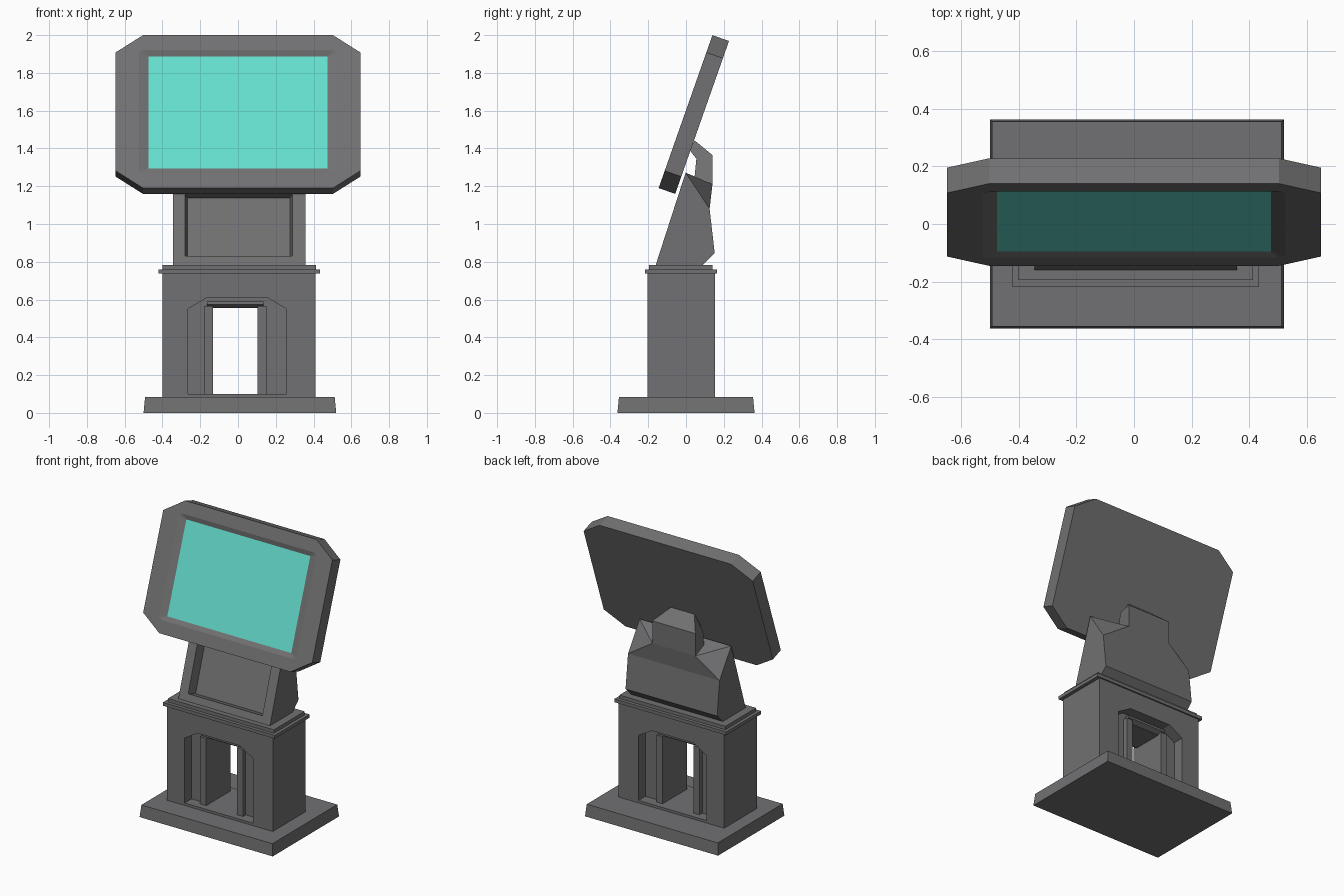
import bpy, bmesh, math
from mathutils import Vector

if "Cube" in bpy.data.objects:
    bpy.data.objects.remove(bpy.data.objects["Cube"])


def material(name, rgb):
    m = bpy.data.materials.new(name)
    m.diffuse_color = (*rgb, 1)
    m.use_nodes = True
    m.node_tree.nodes["Principled BSDF"].inputs["Base Color"].default_value = m.diffuse_color
    return m


GREY = material("dark grey", (0.165, 0.163, 0.168))
TEAL = material("teal screen", (0.13, 0.74, 0.62))


def build(name, verts, faces, mats=(GREY,)):
    me = bpy.data.meshes.new(name)
    me.from_pydata([tuple(v) for v in verts], [], faces)
    bm = bmesh.new()
    bm.from_mesh(me)
    bmesh.ops.recalc_face_normals(bm, faces=bm.faces)
    bm.to_mesh(me)
    bm.free()
    for m in mats:
        me.materials.append(m)
    ob = bpy.data.objects.new(name, me)
    bpy.context.collection.objects.link(ob)
    return ob


def loft(name, a, b):
    """Solid between two matching rings of points."""
    n = len(a)
    sides = [(i, (i + 1) % n, n + (i + 1) % n, n + i) for i in range(n)]
    return build(name, a + b, [tuple(range(n)), tuple(range(n, 2 * n))] + sides)


def box(name, x, y, z, taper=0.0):
    def ring(t, h):
        return [(x[0] + t, y[0] + t, h), (x[1] - t, y[0] + t, h),
                (x[1] - t, y[1] - t, h), (x[0] + t, y[1] - t, h)]
    return loft(name, ring(0, z[0]), ring(taper, z[1]))


def cut(target, cutter):
    cutter.hide_render = True
    cutter.hide_viewport = True
    mod = target.modifiers.new("cut", "BOOLEAN")
    mod.operation = "DIFFERENCE"
    mod.solver = "EXACT"
    mod.object = cutter


# Base slab and stepped trim
box("base_slab", (-0.50, 0.52), (-0.363, 0.363), (0, 0.083), 0.008)
box("lower_trim", (-0.422, 0.434), (-0.218, 0.163), (0.737, 0.76))
box("upper_trim", (-0.40, 0.412), (-0.195, 0.14), (0.76, 0.784))

# Pedestal with a through opening and an arched recess front and back
Y0, Y1 = -0.205, 0.153
pedestal = box("pedestal", (-0.40, 0.41), (Y0, Y1), (0.08, 0.74))
cut(pedestal, box("opening_cutter", (-0.132, 0.104), (-0.5, 0.5), (0.1, 0.555)))
arch = [(-0.265, 0.1), (-0.265, 0.55), (-0.165, 0.61), (0.155, 0.61), (0.257, 0.55), (0.257, 0.1)]
for side, face, s in (("front", Y0, 1), ("back", Y1, -1)):
    outer, floor, rim = face - s * 0.1, face + s * 0.075, face + s * 0.045
    cut(pedestal, loft(side + "_recess_cutter",
                       [(x, outer, z) for x, z in arch], [(x, floor, z) for x, z in arch]))
    ys = sorted((rim, floor + s * 0.01))
    # Raised frame around the opening
    box(side + "_frame_left", (-0.18, -0.132), ys, (0.1, 0.565))
    box(side + "_frame_right", (0.104, 0.15), ys, (0.1, 0.565))
    prof = [(floor + s * 0.005, 0.555), (rim, 0.575), (rim, 0.59), (floor + s * 0.005, 0.59)]
    loft(side + "_frame_lintel", [(-0.165, y, z) for y, z in prof], [(0.135, y, z) for y, z in prof])

# Console: sloped front, faceted back that narrows towards the arm
prof = [(-0.16, 0.784), (0.09, 0.784), (0.152, 0.845), (0.125, 1.08), (-0.002, 1.272)]
cv = [(-0.345, y, z) for y, z in prof] + [(0.357, y, z) for y, z in prof]
cv += [(-0.17, 0.14, 1.21), (0.16, 0.14, 1.21)]
console = build("console", cv, [
    (0, 1, 2, 3, 4), (5, 6, 7, 8, 9), (0, 1, 6, 5), (1, 2, 7, 6), (2, 3, 8, 7),
    (0, 4, 9, 5), (3, 8, 11, 10), (3, 4, 10), (8, 9, 11), (4, 10, 11, 9)])

# Sunken panel in the console front
up = Vector((0, 0.158, 0.488)).normalized()
inward = Vector((0, up.z, -up.y))


def on_front(x, z, d):
    t = (z - 0.784) / up.z
    return Vector((x, -0.16, 0.784)) + up * t + inward * d


def panel(d, k):
    return [on_front(x, z, d) for x, z in
            ((-0.28 + k, 0.83), (0.288 - k, 0.83), (0.288 - k, 1.157), (-0.28 + k, 1.157))]


cut(console, loft("panel_cutter", panel(-0.06, -0.012), panel(0.066, 0.013)))

# Arm joining console and display
arm = [(0.14, 1.21, 0), (0.14, 1.365, 0), (0.045, 1.443, 0.075),
       (0.02, 1.39, 0.06), (0.055, 1.345, 0), (0.045, 1.245, 0)]
loft("display_arm", [(-0.17 + k, y, z) for y, z, k in arm], [(0.16 - k, y, z) for y, z, k in arm])

# Tilted display: octagonal slab with a sunken bezel and teal screen
centre = Vector((0, -0.0025, 1.595))
up = Vector((0, 0.285, 0.81)).normalized()
back = Vector((0, up.z, -up.y))


def ring(w, h, cx, cy, d):
    pts = [(w, h - cy), (w - cx, h), (cx - w, h), (-w, h - cy),
           (-w, cy - h), (cx - w, -h), (w - cx, -h), (w, cy - h)]
    return [centre + Vector((x, 0, 0)) + up * v + back * d for x, v in pts]


rings = [ring(0.648, 0.429, 0.145, 0.097, 0.093), ring(0.648, 0.429, 0.145, 0.097, 0),
         ring(0.525, 0.345, 0.02, 0.015, 0), ring(0.475, 0.314, 0.001, 0.001, 0.012)]
faces = [tuple(range(8)), tuple(range(24, 32))]
for r in range(3):
    faces += [(r * 8 + i, r * 8 + (i + 1) % 8, r * 8 + 8 + (i + 1) % 8, r * 8 + 8 + i) for i in range(8)]
display = build("display", sum(rings, []), faces, (GREY, TEAL))
display.data.polygons[1].material_index = 1
